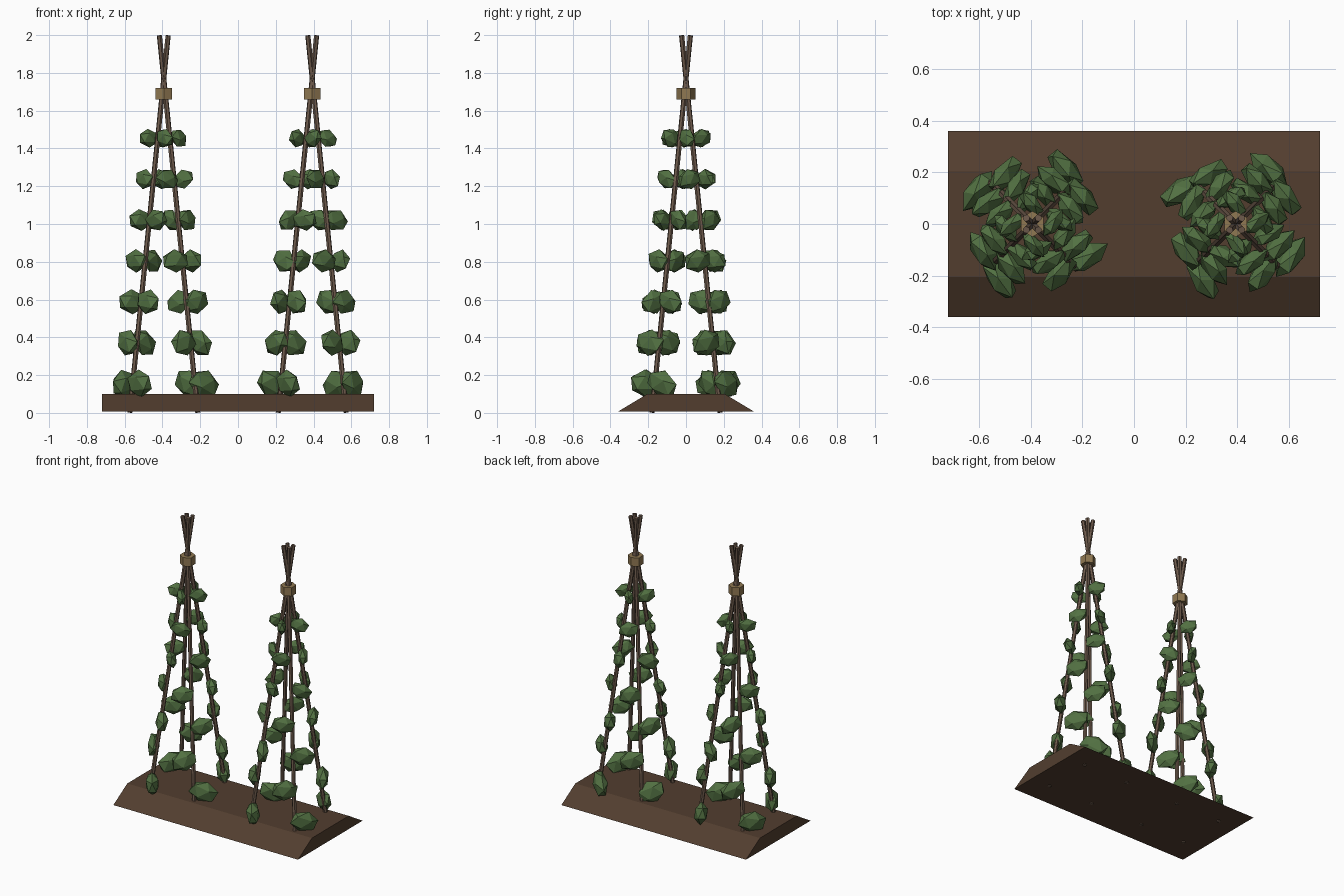
import bpy, bmesh, math, random
from mathutils import Vector, Euler, Matrix

random.seed(4)
cube = bpy.data.objects.get("Cube")
if cube:
    bpy.data.objects.remove(cube, do_unlink=True)


def material(name, rgb):
    m = bpy.data.materials.new(name)
    m.use_nodes = True
    m.diffuse_color = (*rgb, 1)
    m.node_tree.nodes["Principled BSDF"].inputs["Base Color"].default_value = (*rgb, 1)
    return m


SOIL = material("soil brown", (0.085, 0.048, 0.028))
CANE = material("cane wood", (0.15, 0.10, 0.07))
TWINE = material("twine tan", (0.28, 0.19, 0.085))
LEAF = material("leaf green", (0.085, 0.165, 0.055))


def make(name, bm, mat):
    mesh = bpy.data.meshes.new(name)
    bm.to_mesh(mesh)
    bm.free()
    mesh.materials.append(mat)
    ob = bpy.data.objects.new(name, mesh)
    bpy.context.collection.objects.link(ob)
    return ob


# Soil mound: long ridge with sloping front and back
bm = bmesh.new()
bmesh.ops.create_cube(bm, size=1)
for v in bm.verts:
    top = v.co.z > 0
    v.co.x *= 1.44
    v.co.y *= 0.41 if top else 0.72
    v.co.z = 0.1 if top else 0.007
make("soil_bed", bm, SOIL)

FOOT, CROSS, LEVELS = 0.18, 1.77, 7


def pole_point(sx, sy, z):
    """Point on a leaning cane, relative to the middle of its frame."""
    r = FOOT * (1 - z / CROSS)
    return Vector((sx * r, sy * r, z))


def cane(bm, a, b, radius):
    axis = b - a
    mat = Matrix.Translation((a + b) / 2) @ axis.to_track_quat('Z', 'Y').to_matrix().to_4x4()
    bmesh.ops.create_cone(bm, cap_ends=True, segments=6, radius1=radius,
                          radius2=radius, depth=axis.length, matrix=mat)


def leaf_clump(bm, centre, yaw, size):
    rot = Euler((random.uniform(-.2, .2), random.uniform(-.5, .5),
                 yaw + random.uniform(-.25, .25))).to_matrix().to_4x4()
    scale = Matrix.Diagonal((0.1 * size, 0.047 * size, 0.075 * size, 1))
    bmesh.ops.create_icosphere(bm, subdivisions=1, radius=1,
                               matrix=Matrix.Translation(centre) @ rot @ scale)


for side, cx in (("right", -0.393), ("left", 0.393)):
    mid = Vector((cx, 0, 0))
    canes, leaves = bmesh.new(), bmesh.new()
    for sx, sy in ((1, 1), (-1, 1), (-1, -1), (1, -1)):
        # Leaning cane that crosses the others near the top
        cane(canes, mid + pole_point(sx, sy, 0.002), mid + pole_point(sx, sy, 1.998), 0.014)
        # Leaf clumps on alternating sides of the cane, smaller higher up
        tangent = Vector((-sy, sx, 0)).normalized()
        outward = Vector((sx, sy, 0)).normalized()
        for i in range(LEVELS):
            z = 0.155 + i * 0.2165
            turn = 1 if i % 2 == 0 else -1
            centre = mid + pole_point(sx, sy, z) + tangent * 0.06 * turn + outward * 0.008
            leaf_clump(leaves, centre, math.atan2(tangent.y, tangent.x), 1 - 0.055 * i)
    make(f"{side}_canes", canes, CANE)
    make(f"{side}_leaves", leaves, LEAF)

    # Twine wrapped around the crossing
    bm = bmesh.new()
    bmesh.ops.create_cone(bm, cap_ends=True, segments=6, radius1=0.05, radius2=0.05,
                          depth=0.06, matrix=Matrix.Translation((cx, 0, 1.69))
                          @ Matrix.Rotation(math.pi / 2, 4, 'Z'))
    # Point a corner of the band to the front
    band = make(f"{side}_twine_band", bm, TWINE)
    ys = [v.co.y for v in band.data.vertices]
    if max(ys) < 0.048:
        band.data.transform(Matrix.Translation((cx, 0, 0)) @ Matrix.Rotation(math.pi / 2, 4, 'Z')
                            @ Matrix.Translation((-cx, 0, 0)))
